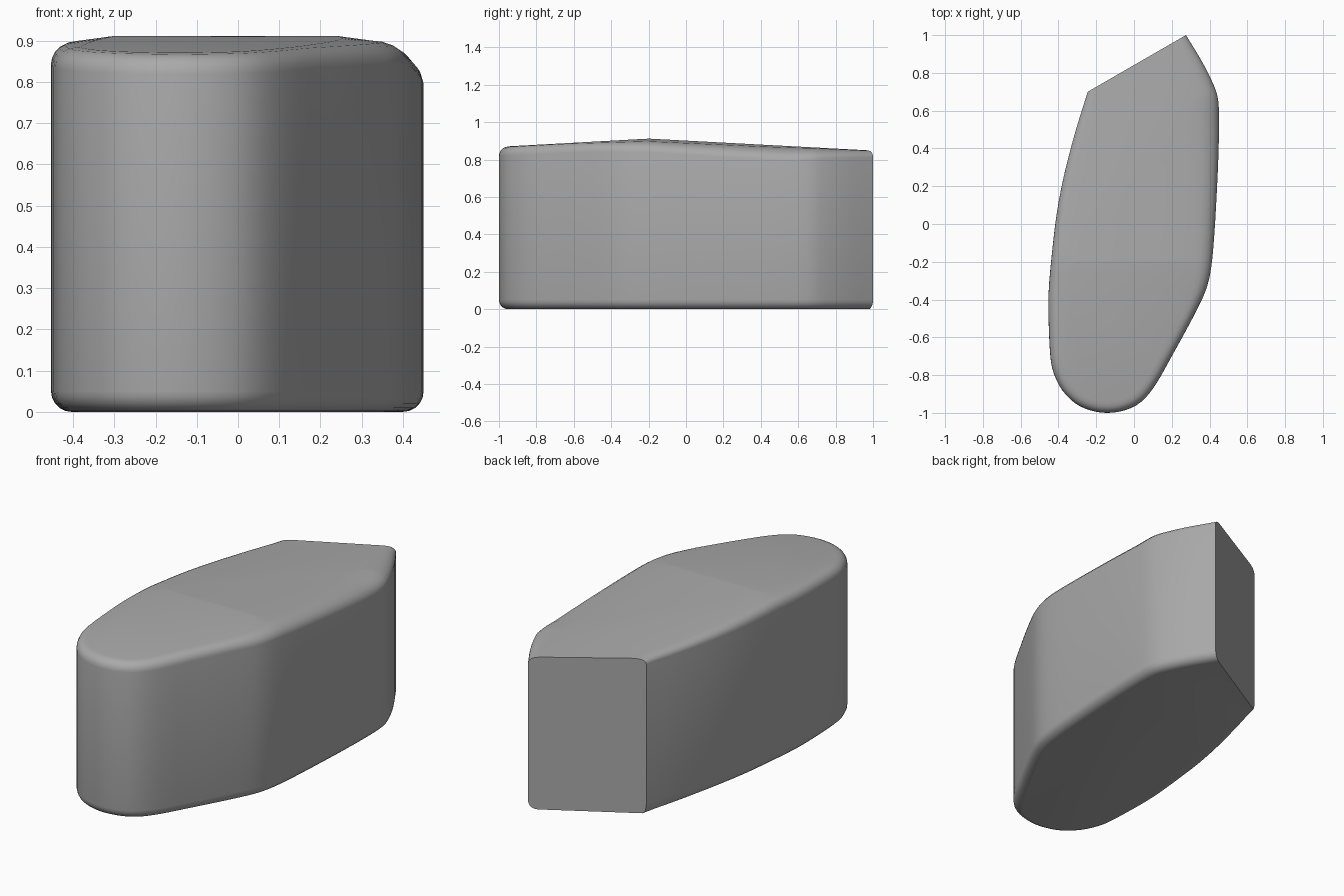
import bpy, bmesh, math
from mathutils import Vector

if "Cube" in bpy.data.objects:
    bpy.data.objects.remove(bpy.data.objects["Cube"])

# Plan outline: back-left corner, down the left side, round the front, up the right side
PTS = [(-.245, .70), (-.31, .49), (-.37, .26), (-.41, .05), (-.437, -.18),
       (-.452, -.36), (-.452, -.52), (-.443, -.70), (-.425, -.79), (-.38, -.88),
       (-.31, -.95), (-.23, -.987), (-.14, -1.0), (-.045, -.985), (.04, -.94),
       (.115, -.85), (.20, -.70), (.28, -.555), (.355, -.41), (.39, -.32),
       (.41, -.22), (.425, -.06), (.44, .20), (.448, .40), (.45, .55),
       (.445, .66), (.42, .74), (.36, .86), (.275, 1.0)]


def smooth_chain(pts, n=3):
    """Catmull-Rom through an open chain."""
    p = [Vector(q) for q in pts]
    p = [2 * p[0] - p[1]] + p + [2 * p[-1] - p[-2]]
    out = []
    for i in range(1, len(p) - 2):
        a, b, c, d = p[i - 1:i + 3]
        for k in range(n):
            t = k / n
            out.append(.5 * (2 * b + (c - a) * t + (2 * a - 5 * b + 4 * c - d) * t ** 2
                             + (3 * b - a - 3 * c + d) * t ** 3))
    return out + [p[-2]]


def interp(x, keys):
    """Piecewise linear lookup."""
    if x <= keys[0][0]:
        return keys[0][1]
    for (x0, v0), (x1, v1) in zip(keys, keys[1:]):
        if x <= x1:
            return v0 + (v1 - v0) * (x - x0) / (x1 - x0)
    return keys[-1][1]


def top_height(y):
    return interp(y, [(-1, .868), (-.2, .912), (1, .848)])


chain = smooth_chain(PTS)
last = len(chain) - 1
back = (chain[-1] - chain[0]).normalized()

# Inward direction at each outline point (ends slide along the flat back wall)
inward = [back]
for i in range(1, last):
    t = (chain[i + 1] - chain[i - 1]).normalized()
    inward.append(Vector((-t.y, t.x)))
inward.append(-back)


def edge_size(p):
    """Rounding (inset, drop) of the top edge; it widens along the rear right."""
    if p.x > 0:
        return (interp(p.y, [(-.5, .05), (-.2, .09), (.2, .12), (.5, .14), (.75, .12), (1, .05)]),
                interp(p.y, [(-.5, .05), (-.2, .06), (.55, .075), (1, .035)]))
    return .05, interp(p.y, [(-.1, .05), (.7, .03)])


def shoulder(p):
    """Width and height of the gentle slope inside the rounded edge."""
    width = interp(p.y, [(-.7, .01), (-.2, .09), (.4, .05), (.7, .012), (1, .01)])
    return width, width * .13


bm = bmesh.new()
STEPS = 5
rings = []
# Rounded bottom edge, from the flat base outward
for k in range(STEPS + 1):
    a = math.pi / 2 * k / STEPS
    ring = []
    for p, n in zip(chain, inward):
        r = .05 if p.x > 0 else interp(p.y, [(.2, .05), (.7, .02)])
        q = p + n * r * (1 - math.sin(a))
        ring.append(bm.verts.new((q.x, q.y, .05 * (1 - math.cos(a)))))
    rings.append(ring)
# Rounded top edge, then the gentle shoulder up to the sloping top
for k in range(STEPS + 2):
    a = math.pi / 2 * min(k / STEPS, 1)
    ring = []
    for p, n in zip(chain, inward):
        inset, drop = edge_size(p)
        width, rise = shoulder(p)
        full = p + n * inset
        if k > STEPS:
            q = full + n * width
            z = top_height(q.y)
        else:
            q = p + n * inset * (1 - math.cos(a))
            z = top_height(full.y) - rise - drop * (1 - math.sin(a))
        ring.append(bm.verts.new((q.x, q.y, z)))
    rings.append(ring)

# Side walls, flat back wall, base and top
for lo, hi in zip(rings, rings[1:]):
    for i in range(last):
        bm.faces.new((lo[i], lo[i + 1], hi[i + 1], hi[i]))
bm.faces.new([r[0] for r in rings] + [r[-1] for r in rings][::-1])
bm.faces.new(rings[0][::-1])
top = bm.faces.new(rings[-1])

# Crease where the two slopes of the top meet
bmesh.ops.bisect_plane(bm, geom=[top] + list(top.edges) + list(top.verts),
                       plane_co=(0, -.2, 0), plane_no=(0, 1, 0))
bmesh.ops.recalc_face_normals(bm, faces=bm.faces)

mesh = bpy.data.meshes.new("rounded_block")
bm.to_mesh(mesh)
bm.free()
block = bpy.data.objects.new("rounded_block", mesh)
bpy.context.collection.objects.link(block)

# Dark grey finish
grey = bpy.data.materials.new("dark_grey")
grey.diffuse_color = (.4, .4, .4, 1)
grey.use_nodes = True
grey.node_tree.nodes["Principled BSDF"].inputs["Base Color"].default_value = grey.diffuse_color
mesh.materials.append(grey)

bpy.context.view_layer.objects.active = block
block.select_set(True)
bpy.ops.object.shade_smooth_by_angle(angle=math.radians(40))
